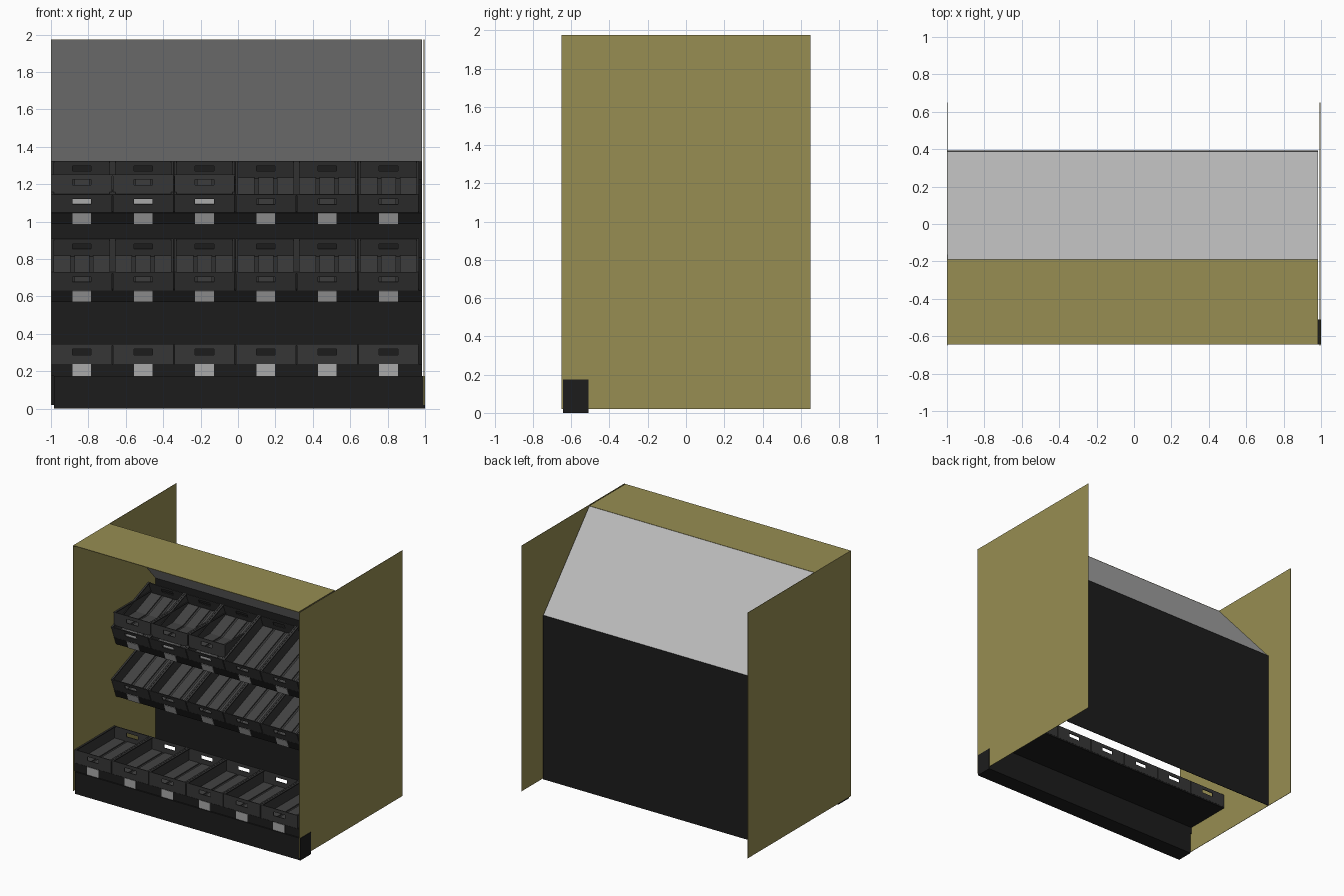
import bpy, bmesh, math
from mathutils import Matrix, Vector

if "Cube" in bpy.data.objects:
    bpy.data.objects.remove(bpy.data.objects["Cube"])


def material(name, r, g, b):
    m = bpy.data.materials.new(name)
    m.diffuse_color = (r, g, b, 1)
    m.use_nodes = True
    m.node_tree.nodes["Principled BSDF"].inputs["Base Color"].default_value = m.diffuse_color
    return m


OLIVE = material("olive", 0.31, 0.27, 0.085)
BLACK = material("black", 0.012, 0.012, 0.012)
CRATE = material("dark_grey", 0.037, 0.037, 0.037)
SLAT = material("slat_grey", 0.055, 0.055, 0.055)
GREY = material("light_grey", 0.5, 0.5, 0.5)
TAG = material("tag_grey", 0.4, 0.4, 0.4)


def box_mesh(name, groups):
    """Mesh from (material, [(x0, x1, y0, y1, z0, z1), ...]) groups."""
    bm = bmesh.new()
    me = bpy.data.meshes.new(name)
    for i, (mat, boxes) in enumerate(groups):
        me.materials.append(mat)
        for x0, x1, y0, y1, z0, z1 in boxes:
            mtx = Matrix.Translation(((x0 + x1) / 2, (y0 + y1) / 2, (z0 + z1) / 2)) \
                @ Matrix.Diagonal((x1 - x0, y1 - y0, z1 - z0, 1))
            vs = bmesh.ops.create_cube(bm, size=1, matrix=mtx)["verts"]
            for f in {f for v in vs for f in v.link_faces}:
                f.material_index = i
    bm.to_mesh(me)
    bm.free()
    return me


def place(name, me, loc=(0, 0, 0), tilt=0):
    ob = bpy.data.objects.new(name, me)
    ob.location = loc
    ob.rotation_euler = (tilt, 0, 0)
    bpy.context.collection.objects.link(ob)
    return ob


def box(name, mat, *b):
    return place(name, box_mesh(name, [(mat, [b])]))


L, R = -0.997, 0.985      # inner width of the stand
D, H, T = 0.5, 0.105, 0.006   # crate depth, height, wall thickness
W = 0.161                 # crate half width

# Cabinet shell
box("left_side_panel", OLIVE, -1, -0.997, -0.65, 0.65, 0.02, 1.975)
box("right_side_panel", OLIVE, 0.993, 0.996, -0.65, 0.65, 0.02, 1.975)
box("top_panel", OLIVE, L, R, -0.645, -0.19, 1.97, 1.975)
box("back_panel", BLACK, L, R, 0.388, 0.392, 0.02, 1.325)
run, drop = 0.58, 0.65
slope = box_mesh("sloped_panel", [(GREY, [(L, R, 0, math.hypot(run, drop), -0.003, 0)])])
place("sloped_panel", slope, (0, -0.19, 1.973), -math.atan2(drop, run))

# Base: plinth block and the flat bottom shelf
box("plinth", BLACK, -0.985, 1, -0.643, -0.51, 0, 0.175)
box("plinth_riser", BLACK, L, R, -0.63, -0.51, 0.175, 0.225)


def end_wall(y):
    """Boxes of a crate end wall with a hand hole."""
    y1, hw, lo, hi = y + T, 0.05, 0.048, 0.078
    return [(-W, W, y, y1, 0, lo), (-W, W, y, y1, hi, H),
            (-W, -hw, y, y1, lo, hi), (hw, W, y, y1, lo, hi)]


# Shared crate: end walls with hand holes, sides, rims, slatted floor
walls = end_wall(0) + end_wall(D - T) + [(-W, W, T, D - T, 0.002, 0.006)]
for s in (-1, 1):
    a, b = sorted((s * W, s * (W - T)))
    walls.append((a, b, T, D - T, 0, H))
    a, b = sorted((s * (W - 0.012), s * (W + 0.002)))
    walls.append((a, b, 0, D, H - 0.008, H))
slats = [(x - w, x + w, 0.012, D - 0.012, 0.006, 0.014)
         for x, w in ((-0.105, 0.045), (0, 0.04), (0.105, 0.045))]
crate_mesh = box_mesh("crate", [(CRATE, walls), (SLAT, slats)])

# Shared price tag and shelf tray with front lip
tag_mesh = box_mesh("price_tag", [(TAG, [(-0.05, 0.05, -0.003, 0.0, -0.066, -0.001)])])
tray_mesh = box_mesh("shelf_tray", [(BLACK, [(L, R, 0, D, -0.012, -0.001),
                                             (L, R, 0, 0.006, -0.066, -0.001)])])


def tier(name, y, z, tilt, count=6, tray=True):
    if tray:
        place(name + "_shelf", tray_mesh, (0, y, z), tilt)
    for i in range(count):
        x = -0.835 + i * 0.328
        place(f"{name}_crate_{i + 1}", crate_mesh, (x, y, z), tilt)
        place(f"{name}_price_tag_{i + 1}", tag_mesh, (x, y, z), tilt)


# Crate tiers, plus level crates resting in the left half of the top tier
TILT = math.radians(21)
tier("bottom", -0.632, 0.24, 0)
tier("middle", -0.135, 0.632, TILT)
tier("upper", -0.135, 1.048, TILT)
tier("stacked", -0.14, 1.147, 0, count=3, tray=False)
